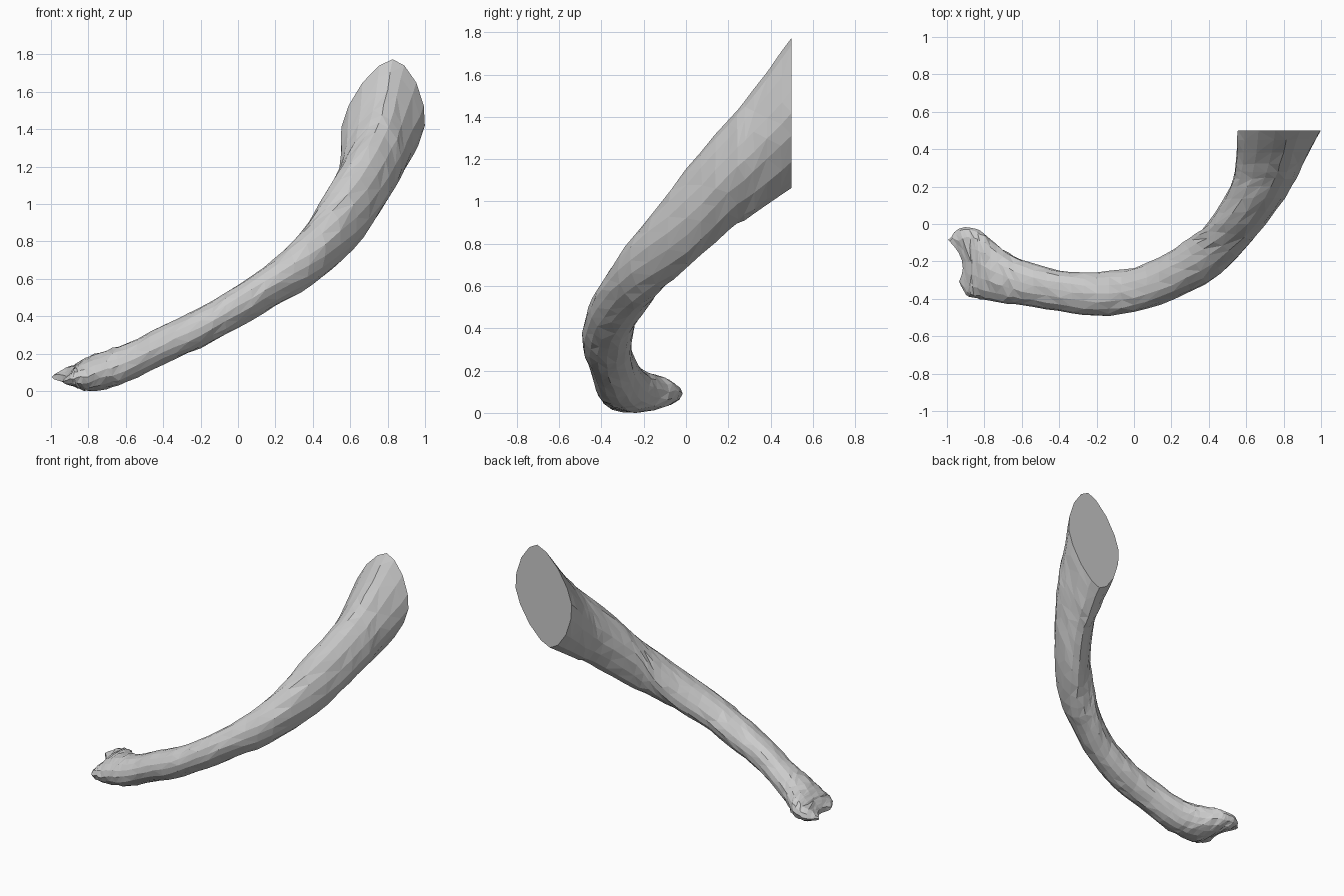
import bpy, bmesh, math, random
from mathutils import Vector

if "Cube" in bpy.data.objects:
    bpy.data.objects.remove(bpy.data.objects["Cube"])

random.seed(4)
SIDES, STEPS = 16, 3

# Sections along the limb: centre x, y, z | outward half-axis x, y | upward half-axis x, z
sections = [
    (-0.965, -0.195, 0.080, 0.03, -0.110, 0.00, 0.030),
    (-0.915, -0.200, 0.092, 0.02, -0.175, 0.00, 0.070),
    (-0.86, -0.208, 0.100, 0.00, -0.186, 0.00, 0.088),
    (-0.80, -0.228, 0.108, 0.00, -0.176, 0.00, 0.100),
    (-0.70, -0.278, 0.132, 0.00, -0.144, 0.00, 0.104),
    (-0.60, -0.312, 0.165, 0.00, -0.122, 0.00, 0.105),
    (-0.40, -0.355, 0.265, 0.00, -0.108, 0.00, 0.105),
    (-0.20, -0.373, 0.355, 0.00, -0.118, 0.00, 0.108),
    (0.00, -0.352, 0.470, 0.00, -0.118, 0.00, 0.115),
    (0.20, -0.275, 0.600, 0.02, -0.122, 0.00, 0.130),
    (0.38, -0.170, 0.740, 0.085, -0.095, 0.02, 0.175),
    (0.55, 0.00, 0.935, 0.150, 0.00, 0.055, 0.235),
    (0.68, 0.20, 1.140, 0.160, 0.00, 0.055, 0.262),
    (0.725, 0.32, 1.250, 0.178, 0.00, 0.055, 0.295),
    (0.777, 0.50, 1.435, 0.222, 0.00, 0.050, 0.355),
]
# Two-knuckle end: groove depth along the limb and pinch of its thickness
groove = [0.045, 0.03, 0.012]
pinch = [0.45, 0.35, 0.2, 0.08]
last = len(sections) - 1
rows = []
for i, s in enumerate(sections):
    rows.append(list(s) + [groove[i] if i < 3 else 0.0,
                           pinch[i] if i < 4 else 0.0,
                           1.0 + 0.25 * max(0, i - 9) / (last - 9)])


def blend(i, t):
    """Smooth interpolation between sections i and i + 1."""
    a, b = rows[max(i - 1, 0)], rows[i]
    c, d = rows[i + 1], rows[min(i + 2, last)]
    return [0.5 * (2 * q + (r - p) * t + (2 * p - 5 * q + 4 * r - w) * t * t
                   + (3 * q - p - 3 * r + w) * t ** 3)
            for p, q, r, w in zip(a, b, c, d)]


def power(v, e):
    return math.copysign(abs(v) ** e, v)


def ring_points(row, turn):
    cx, cy, cz, ux, uy, vx, vz, notch, squeeze, e = row
    pts = []
    for k in range(SIDES):
        a = 2 * math.pi * (k + turn) / SIDES
        c, s = power(math.cos(a), e), power(math.sin(a), e)
        h = s * (1 - squeeze * s * s)
        pts.append(Vector((cx + ux * c + vx * s + notch * s * s,
                           cy + uy * c, cz + vz * h - 0.012 * c * (squeeze > 0.05))))
    return pts


# Curved limb skin, slightly uneven like a carved surface
bm = bmesh.new()
stations = [blend(i, j / STEPS) for i in range(last) for j in range(STEPS)] + [rows[-1]]
rings = []
for n, row in enumerate(stations):
    end = n in (0, len(stations) - 1)
    ring = []
    for p in ring_points(row, 0):
        if not end:
            p += Vector([random.uniform(-0.004, 0.004) for _ in range(3)])
            p.y = min(p.y, 0.495)
        ring.append(bm.verts.new(p))
    rings.append(ring)
for a, b in zip(rings, rings[1:]):
    for k in range(SIDES):
        m = (k + 1) % SIDES
        quad = (a[k], a[m], b[m], b[k])
        # Random diagonals give the irregular facets
        r = random.randint(0, 1)
        q = quad[r:] + quad[:r]
        bm.faces.new((q[0], q[1], q[2]))
        bm.faces.new((q[0], q[2], q[3]))

# Flat cut at the thick end, rounded knuckle face at the other
bm.faces.new(rings[-1])
first = rings[0]
half = SIDES // 2
for k in range(half):
    quad = [first[k], first[k + 1], first[-k - 1], first[-k % SIDES]]
    quad = list(dict.fromkeys(quad))
    if len(quad) > 2:
        bm.faces.new(quad)

bmesh.ops.recalc_face_normals(bm, faces=bm.faces)
low = min(v.co.z for v in bm.verts)
for v in bm.verts:
    v.co.z -= low

mesh = bpy.data.meshes.new("curved_limb")
bm.to_mesh(mesh)
bm.free()
limb = bpy.data.objects.new("curved_limb", mesh)
bpy.context.collection.objects.link(limb)
